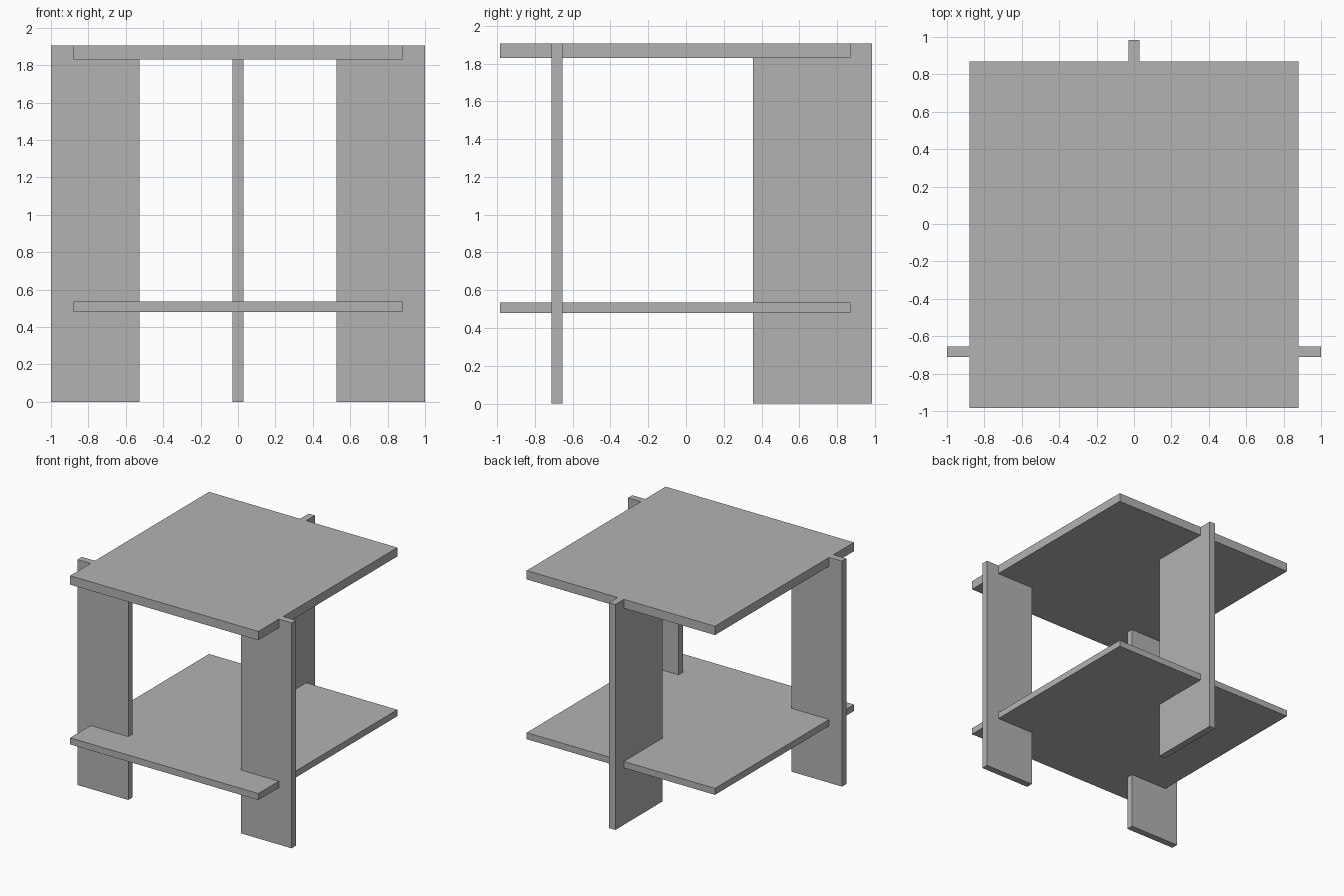
import bpy
import bmesh
from mathutils import Matrix, Vector

cube = bpy.data.objects.get("Cube")
if cube:
    bpy.data.objects.remove(cube, do_unlink=True)

grey = bpy.data.materials.new("plain_grey")
grey.use_nodes = True
colour = (0.45, 0.45, 0.45, 1)
grey.diffuse_color = colour
grey.node_tree.nodes["Principled BSDF"].inputs["Base Color"].default_value = colour

TOP_Z, TOP_UNDER = 1.905, 1.83
SHELF_Z, SHELF_UNDER = 0.535, 0.48
HALF_W, FRONT, BACK = 0.88, -0.985, 0.87
THICK = 0.058


def extrude_profile(name, points, direction):
    """Make a solid by sweeping a flat outline along a direction."""
    bm = bmesh.new()
    face = bm.faces.new([bm.verts.new(p) for p in points])
    result = bmesh.ops.extrude_face_region(bm, geom=[face])
    moved = [v for v in result["geom"] if isinstance(v, bmesh.types.BMVert)]
    bmesh.ops.translate(bm, verts=moved, vec=Vector(direction))
    bmesh.ops.recalc_face_normals(bm, faces=bm.faces)
    mesh = bpy.data.meshes.new(name)
    bm.to_mesh(mesh)
    bm.free()
    mesh.materials.append(grey)
    obj = bpy.data.objects.new(name, mesh)
    bpy.context.collection.objects.link(obj)
    return obj


def board(name, bottom, top):
    outline = [(-HALF_W, FRONT, bottom), (HALF_W, FRONT, bottom),
               (HALF_W, BACK, bottom), (-HALF_W, BACK, bottom)]
    extrude_profile(name, outline, (0, 0, top - bottom))


def leg(name, inner, notch, outer, placement):
    """Upright panel, notched at the top to hold the table top."""
    profile = [(inner, 0), (outer, 0), (outer, TOP_Z), (notch, TOP_Z),
               (notch, TOP_UNDER), (inner, TOP_UNDER)]
    obj = extrude_profile(name, [(d, -THICK / 2, z) for d, z in profile],
                          (0, THICK, 0))
    obj.data.transform(placement)
    if placement.determinant() < 0:
        obj.data.flip_normals()


# Horizontal boards
board("table_top", TOP_UNDER, TOP_Z)
board("lower_shelf", SHELF_UNDER, SHELF_Z)

# Two mirrored side legs near the front
side = Matrix.Translation((0, -0.683, 0))
leg("left_leg", 0.527, HALF_W, 1.0, side)
leg("right_leg", 0.527, HALF_W, 1.0, Matrix.Diagonal((-1, 1, 1, 1)) @ side)

# Back leg, turned a quarter turn
leg("back_leg", 0.355, BACK, 0.985, Matrix.Rotation(1.5707963, 4, "Z"))
